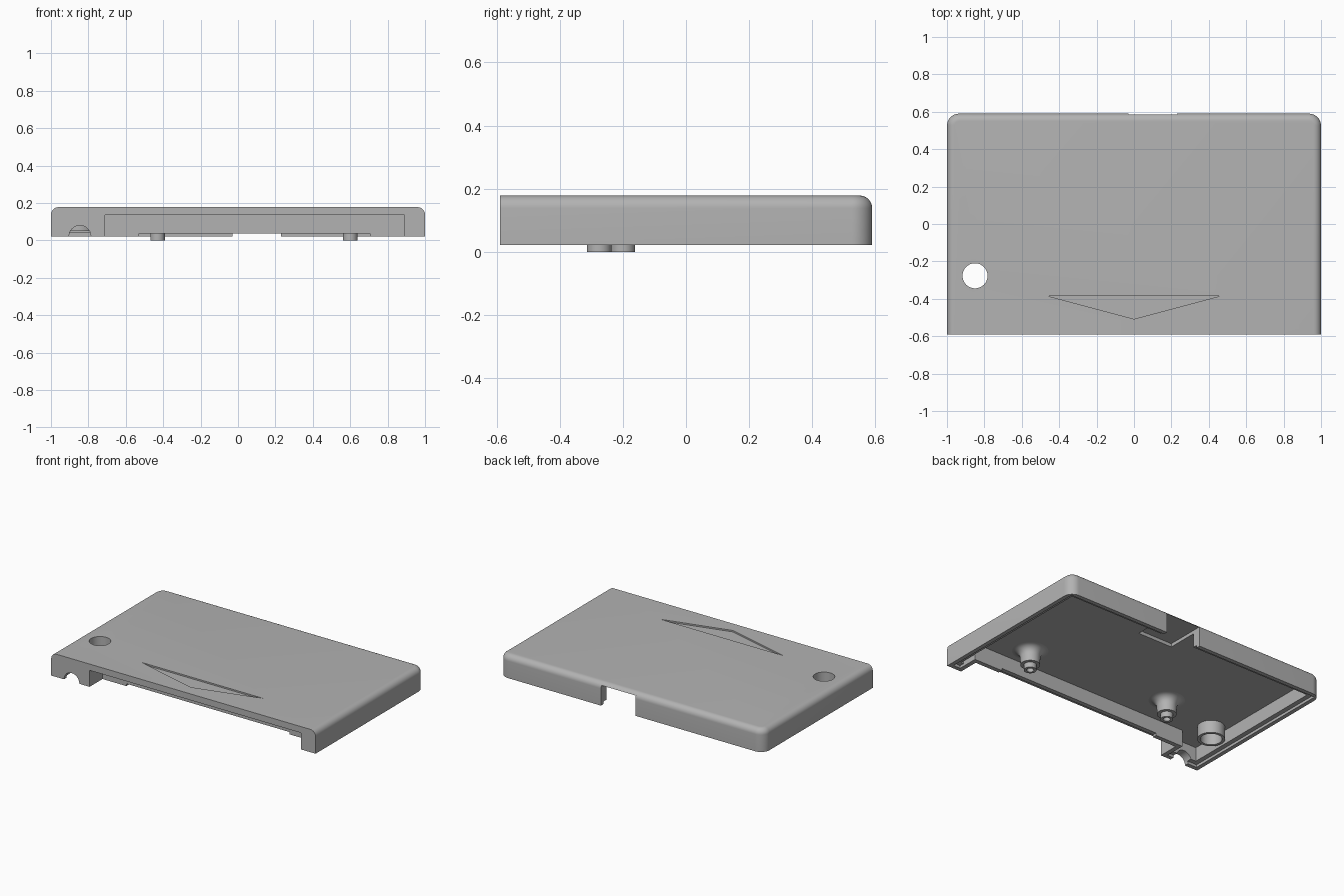
import bpy, bmesh, math
from mathutils import Matrix

if "Cube" in bpy.data.objects:
    bpy.data.objects.remove(bpy.data.objects["Cube"], do_unlink=True)

grey = bpy.data.materials.new("plain grey")
grey.use_nodes = True
colour = (0.45, 0.45, 0.45, 1)
grey.diffuse_color = colour
grey.node_tree.nodes["Principled BSDF"].inputs["Base Color"].default_value = colour

BOTTOM, TOP, CEILING = 0.022, 0.178, 0.135
HALF_Y, WALL = 0.59, 0.06


def add(name, bm):
    bmesh.ops.recalc_face_normals(bm, faces=bm.faces)
    mesh = bpy.data.meshes.new(name)
    bm.to_mesh(mesh)
    bm.free()
    mesh.materials.append(grey)
    obj = bpy.data.objects.new(name, mesh)
    bpy.context.collection.objects.link(obj)
    return obj


def box_mesh(x, y, z):
    bm = bmesh.new()
    size = [b - a for a, b in (x, y, z)]
    mid = [(a + b) / 2 for a, b in (x, y, z)]
    bmesh.ops.create_cube(bm, size=1, matrix=Matrix.Translation(mid) @ Matrix.Diagonal((*size, 1)))
    return bm


def box(name, x, y, z):
    return add(name, box_mesh(x, y, z))


def cylinder(name, radius, depth, matrix):
    bm = bmesh.new()
    bmesh.ops.create_cone(bm, cap_ends=True, segments=48, radius1=radius, radius2=radius,
                          depth=depth, matrix=matrix)
    return add(name, bm)


def lathe(name, profile, x, y):
    """Spin a closed (radius, height) outline round a vertical axis."""
    bm = bmesh.new()
    verts = [bm.verts.new((r, 0, z)) for r, z in profile]
    edges = [bm.edges.new((v, verts[(i + 1) % len(verts)])) for i, v in enumerate(verts)]
    bmesh.ops.spin(bm, geom=verts + edges, axis=(0, 0, 1), cent=(0, 0, 0),
                   angle=math.tau, steps=48, use_merge=True)
    bmesh.ops.remove_doubles(bm, verts=bm.verts, dist=1e-5)
    bmesh.ops.translate(bm, verts=bm.verts, vec=(x, y, 0))
    return add(name, bm)


def cut(obj, cutter):
    mod = obj.modifiers.new("cut", "BOOLEAN")
    mod.operation, mod.solver, mod.object = "DIFFERENCE", "EXACT", cutter
    bpy.context.view_layer.objects.active = obj
    bpy.ops.object.modifier_apply(modifier=mod.name)
    bpy.data.objects.remove(cutter, do_unlink=True)


# Outer case: rounded back corners, then rounded top rim, front left square
bm = box_mesh((-1, 1), (-HALF_Y, HALF_Y), (BOTTOM, TOP))
corners = [e for e in bm.edges if all(v.co.y > 0 for v in e.verts)
           and abs(e.verts[0].co.z - e.verts[1].co.z) > 0.1]
bmesh.ops.bevel(bm, geom=corners, offset=0.065, segments=10, profile=0.5, affect="EDGES")
rim = [e for e in bm.edges if all(v.co.z > TOP - 0.001 for v in e.verts)
       and not all(v.co.y < -HALF_Y + 0.001 for v in e.verts)]
bmesh.ops.bevel(bm, geom=rim, offset=0.04, segments=8, profile=0.5, affect="EDGES")
case = add("case_shell", bm)

# Hollow inside, stepped lip and front recess
inner_x, inner_y = 1 - WALL, HALF_Y - WALL
cut(case, box("cavity", (-inner_x, inner_x), (-inner_y, inner_y), (-0.1, CEILING)))
lip = 0.028
cut(case, box("lip", (lip - 1, 1 - lip), (lip - HALF_Y, HALF_Y - lip), (-0.1, 0.04)))
cut(case, box("front_recess", (-0.71, 0.89), (-0.7, -0.5), (-0.1, CEILING)))

# Back socket opening with its ceiling pocket
cut(case, box("socket", (-0.03, 0.23), (0.32, 0.7), (-0.1, 0.158)))

# Cable arch, button hole and shallow arrow engraving
HOLE_X, HOLE_Y, HOLE_R = -0.85, -0.277, 0.067
cut(case, cylinder("arch", 0.058, 0.3, Matrix.Translation((-0.845, -0.6, BOTTOM))
                   @ Matrix.Rotation(math.pi / 2, 4, "X")))
cut(case, cylinder("hole", HOLE_R, 0.5, Matrix.Translation((HOLE_X, HOLE_Y, 0.15))))
bm = bmesh.new()
face = bm.faces.new([bm.verts.new((x, y, TOP - 0.01))
                     for x, y in ((-0.46, -0.385), (0, -0.508), (0.46, -0.385))])
new = bmesh.ops.extrude_face_region(bm, geom=[face])["geom"]
bmesh.ops.translate(bm, verts=[v for v in new if isinstance(v, bmesh.types.BMVert)], vec=(0, 0, 0.1))
cut(case, add("arrow", bm))

# Walls around the front recess
roof = CEILING + 0.005
wall = box("recess_back_wall", (-0.74, 0.92), (-0.45, -0.42), (BOTTOM, roof))
cut(wall, box("relief", (-0.53, 0.705), (-0.6, -0.3), (-0.1, 0.038)))
box("recess_right_wall", (-0.74, -0.71), (-HALF_Y + 0.002, -0.44), (BOTTOM, roof))
box("recess_left_wall", (0.89, 0.92), (-HALF_Y + 0.002, -0.44), (BOTTOM, roof))

# Button guide tube
lathe("button_tube", [(HOLE_R, 0.05), (0.085, 0.05), (0.085, roof), (HOLE_R, roof)], HOLE_X, HOLE_Y)

# Screw posts with flared base, stepped tip and blind hole
post = [(0.0, 0.07), (0.022, 0.07), (0.022, 0), (0.039, 0), (0.039, 0.036), (0.06, 0.036), (0.062, 0.085)]
flare = 0.05
for i in range(1, 7):
    a = math.pi / 2 * i / 6
    post.append((0.062 + flare * (1 - math.cos(a)), 0.085 + flare * math.sin(a)))
post += [(0.062 + flare, roof), (0, roof)]
lathe("left_screw_post", post, 0.6, -0.275)
lathe("right_screw_post", post, -0.43, -0.2)

# Smooth the rounded surfaces, keep hard edges crisp
for obj in bpy.context.collection.objects:
    if obj.type == "MESH":
        bpy.ops.object.select_all(action="DESELECT")
        obj.select_set(True)
        bpy.context.view_layer.objects.active = obj
        bpy.ops.object.shade_smooth_by_angle(angle=math.radians(30))
